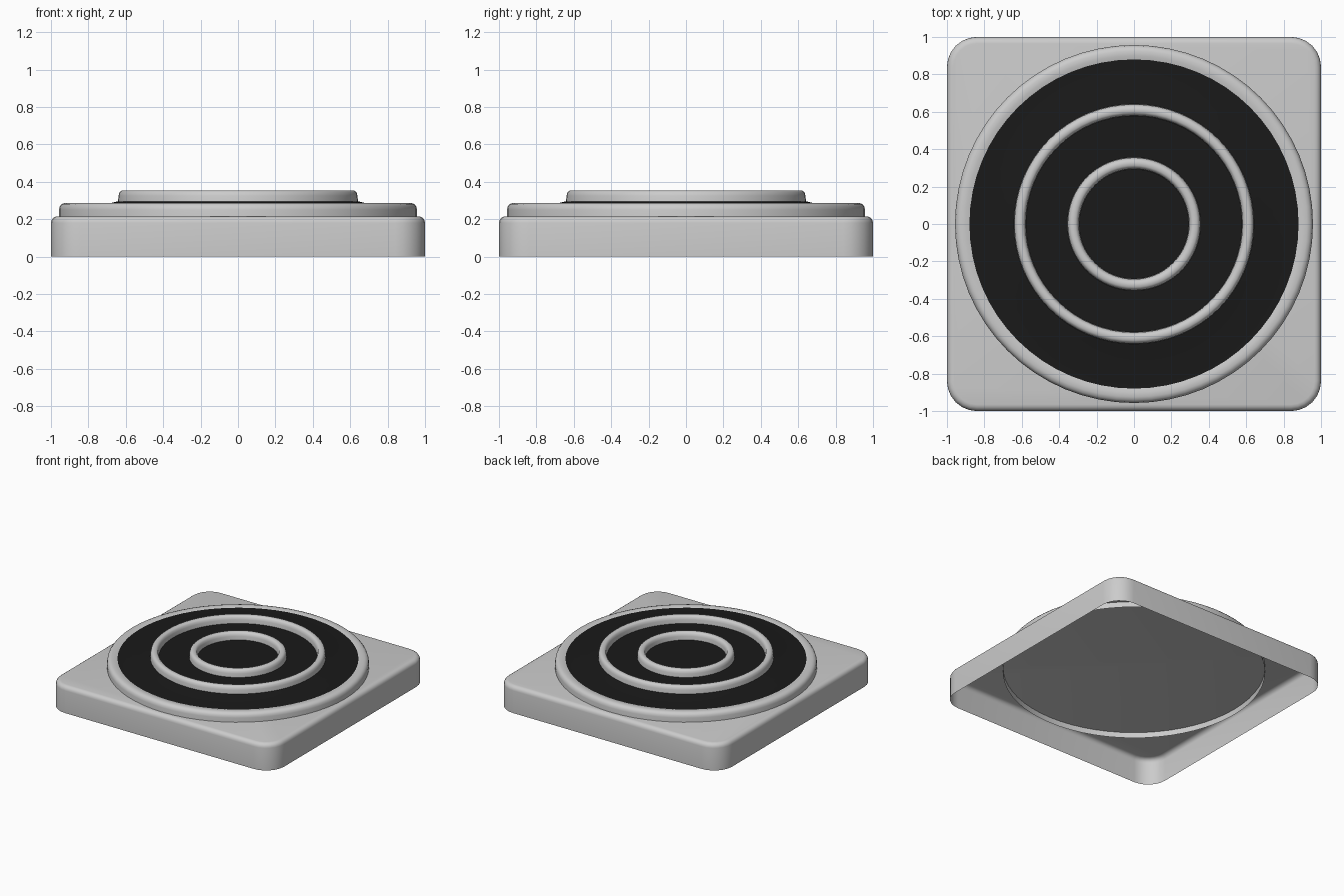
import bpy, bmesh
from math import sin, cos, pi, radians

if "Cube" in bpy.data.objects:
    bpy.data.objects.remove(bpy.data.objects["Cube"])

black = bpy.data.materials.new("black_rubber")
black.diffuse_color = (0.01, 0.01, 0.01, 1)
black.use_nodes = True
black.node_tree.nodes["Principled BSDF"].inputs["Base Color"].default_value = black.diffuse_color


def finish(name, bm, mat=None, angle=40):
    bmesh.ops.remove_doubles(bm, verts=bm.verts, dist=1e-5)
    bmesh.ops.recalc_face_normals(bm, faces=bm.faces)
    # open shells: make sure the upper faces point up
    if max(bm.faces, key=lambda f: f.calc_center_median().z).normal.z < 0:
        bmesh.ops.reverse_faces(bm, faces=bm.faces)
    me = bpy.data.meshes.new(name)
    bm.to_mesh(me)
    bm.free()
    ob = bpy.data.objects.new(name, me)
    bpy.context.collection.objects.link(ob)
    if mat:
        me.materials.append(mat)
    bpy.ops.object.select_all(action='DESELECT')
    ob.select_set(True)
    bpy.context.view_layer.objects.active = ob
    bpy.ops.object.shade_smooth_by_angle(angle=radians(angle))
    return ob


def skin(bm, loops):
    """Bridge successive closed loops of points with quads."""
    rows = [[bm.verts.new(p) for p in loop] for loop in loops]
    n = len(rows[0])
    for a, b in zip(rows, rows[1:]):
        for i in range(n):
            j = (i + 1) % n
            bm.faces.new((a[i], a[j], b[j], b[i]))
    return rows


def lathe(name, profile, mat=None, cap=False, steps=64):
    bm = bmesh.new()
    rows = skin(bm, [[(r * cos(2 * pi * i / steps), r * sin(2 * pi * i / steps), z)
                      for i in range(steps)] for r, z in profile])
    if cap:
        bm.faces.new(rows[-1])
    return finish(name, bm, mat)


def rounded_square(half, radius, z, seg=6):
    pts = []
    for q in range(4):
        a0 = q * pi / 2
        cx = (half - radius) * (1 if q in (0, 3) else -1)
        cy = (half - radius) * (1 if q in (0, 1) else -1)
        for i in range(seg + 1):
            a = a0 + i / seg * pi / 2
            pts.append((cx + radius * cos(a), cy + radius * sin(a), z))
    return pts


# Square base: thin shell, open underneath, softened top edge
bm = bmesh.new()
loops = [rounded_square(1, 0.16, 0)]
for i in range(5):
    a = i / 4 * pi / 2
    d = 0.035 * (1 - cos(a))
    loops.append(rounded_square(1 - d, 0.16 - d, 0.18 + 0.035 * sin(a)))
rows = skin(bm, loops)
bm.faces.new(rows[-1])
finish("base", bm)

# Round rim passing through the base top
lathe("outer_rim", [(0.957, 0.17), (0.957, 0.25), (0.953, 0.268), (0.942, 0.281),
                    (0.925, 0.287), (0.9, 0.287), (0.877, 0.281)])

# Black pad, rising slightly towards the middle ring
lathe("pad", [(0.88, 0.282), (0.68, 0.286), (0.64, 0.296), (0.58, 0.296)], black, cap=True)

# Raised concentric rings with rounded tops
for name, r in (("middle_ring", 0.61), ("inner_ring", 0.325)):
    half = [(0.032, 0.29), (0.029, 0.325), (0.024, 0.343), (0.012, 0.353)]
    lathe(name, [(r + d, z) for d, z in half] + [(r - d, z) for d, z in reversed(half)])
